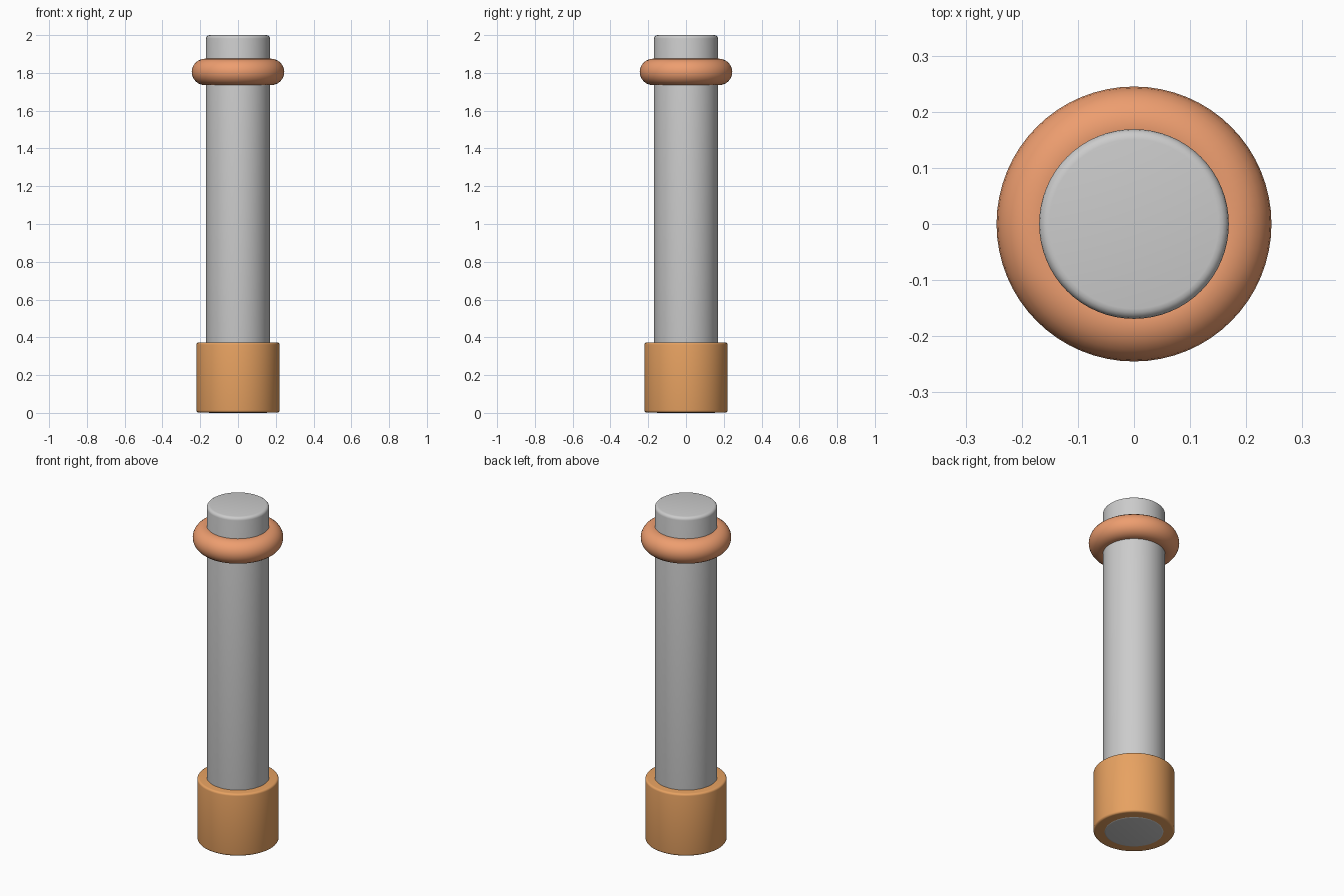
import bpy, bmesh, math

if "Cube" in bpy.data.objects:
    bpy.data.objects.remove(bpy.data.objects["Cube"])


def material(name, rgb):
    m = bpy.data.materials.new(name)
    m.diffuse_color = (*rgb, 1)
    m.use_nodes = True
    m.node_tree.nodes["Principled BSDF"].inputs["Base Color"].default_value = m.diffuse_color
    return m


def finish(obj, name, mat=None):
    obj.name = name
    if mat:
        obj.data.materials.append(mat)
    bpy.ops.object.shade_smooth_by_angle(angle=math.radians(40))


def rod(name, radius, z0, z1, bevel, mat=None):
    """Upright cylinder with rounded rims."""
    bpy.ops.mesh.primitive_cylinder_add(vertices=64, radius=radius, depth=z1 - z0,
                                        location=(0, 0, (z0 + z1) / 2))
    obj = bpy.context.object
    bm = bmesh.new()
    bm.from_mesh(obj.data)
    rims = [e for e in bm.edges if abs(e.verts[0].co.z - e.verts[1].co.z) < 1e-5]
    bmesh.ops.bevel(bm, geom=rims, offset=bevel, offset_type='OFFSET',
                    segments=4, profile=0.5, affect='EDGES')
    bm.to_mesh(obj.data)
    bm.free()
    finish(obj, name, mat)


# Long grey shaft, running the full height
rod("shaft", 0.169, 0.0, 2.0, 0.018)

# Wider sleeve around the foot
rod("base_sleeve", 0.22, 0.002, 0.373, 0.012, material("tan", (0.8, 0.36, 0.12)))

# Rounded ring near the top
bpy.ops.mesh.primitive_torus_add(major_radius=0.175, minor_radius=0.07,
                                 major_segments=64, minor_segments=24,
                                 location=(0, 0, 1.805))
finish(bpy.context.object, "collar_ring", material("salmon", (0.85, 0.34, 0.16)))
